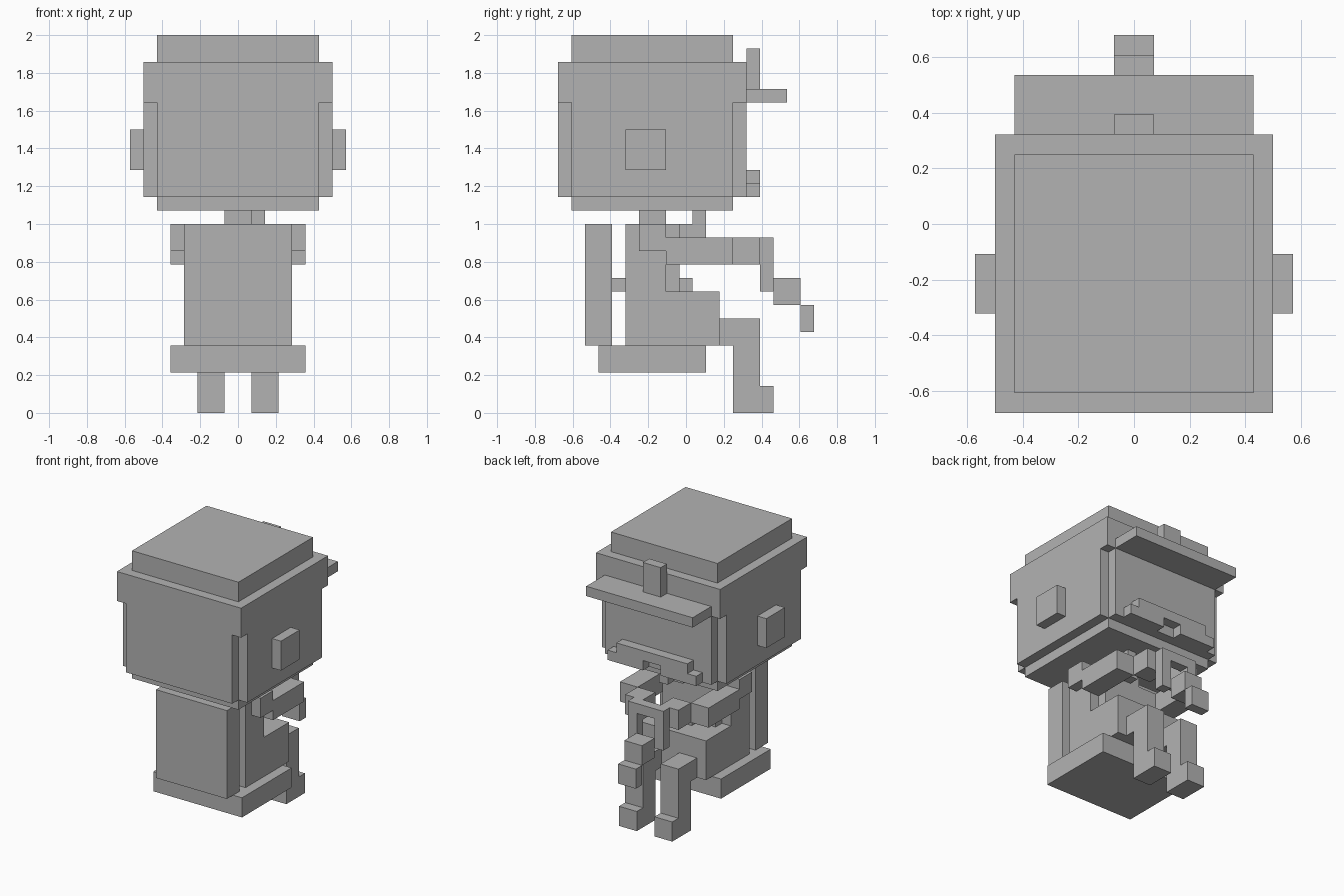
import bpy, bmesh

if "Cube" in bpy.data.objects:
    bpy.data.objects.remove(bpy.data.objects["Cube"])

U = 1 / 14  # one cube of the blocky grid

grey = bpy.data.materials.new("plain grey")
grey.diffuse_color = (0.45, 0.45, 0.45, 1)
grey.use_nodes = True
grey.node_tree.nodes["Principled BSDF"].inputs["Base Color"].default_value = grey.diffuse_color


def part(name, *boxes, mirror=False):
    """Boxes given as (x0, x1, y0, y1, z0, z1) in grid units, joined in one object."""
    bm = bmesh.new()
    for b in boxes:
        sides = [b, (-b[1], -b[0]) + b[2:]] if mirror else [b]
        for x0, x1, y0, y1, z0, z1 in sides:
            verts = bmesh.ops.create_cube(bm, size=1)["verts"]
            for v in verts:
                v.co.x = (x1 if v.co.x > 0 else x0) * U
                v.co.y = (y1 if v.co.y > 0 else y0) * U
                v.co.z = (z1 if v.co.z > 0 else z0) * U
    mesh = bpy.data.meshes.new(name)
    bm.to_mesh(mesh)
    bm.free()
    mesh.materials.append(grey)
    bpy.context.collection.objects.link(bpy.data.objects.new(name, mesh))


# Head with notched corners, chin and ears
part("head", (-6, 6, -9.5, 4.5, 16, 23), (-7, -6, -8.5, 3.5, 16, 23),
     (6, 7, -8.5, 3.5, 16, 23))
part("chin", (-6, 6, -8.5, 3.5, 15, 16))
part("ears", (7, 8, -4.5, -1.5, 18, 21), mirror=True)

# Cap: band, crown, brim and badge
part("cap_band", (-7, 7, -9.5, 4.5, 23, 26))
part("cap_crown", (-6, 6, -8.5, 3.5, 26, 28))
part("cap_brim", (-6, 6, 4.5, 7.5, 23, 24))
part("cap_badge", (-1, 1, 4.5, 5.5, 24, 27))

# Moustache with drooping ends
part("moustache_top", (-4, 4, 4.5, 5.5, 17, 18))
part("moustache_ends", (1, 5, 4.5, 5.5, 16, 17), mirror=True)

# Neck, torso and scarf
part("neck", (-1, 1, -3.5, -1.5, 14, 15))
part("torso", (-4, 4, -4.5, -1.5, 5, 14))
part("chest", (-3, 3, -1.5, -0.5, 9, 13))
part("hips", (-4, 4, -1.5, 2.5, 5, 9))
part("buckle", (-1, 1, -0.5, 0.5, 9, 10))
part("scarf", (-1, 1, -1.5, -0.5, 13, 14), (0, 2, -0.5, 0.5, 13, 14),
     (1, 2, 0.5, 1.5, 13, 15))

# Arms and hands reaching forward
part("shoulders", (4, 5, -3.5, -1.5, 12, 14), mirror=True)
part("arms", (3, 5, -1.5, 3.5, 11, 13), mirror=True)
part("hands", (1, 3, 3.5, 5.5, 11, 13), mirror=True)

# Held handle with the stepped piece hanging from it
part("handle", (-2, 2, 5.5, 6.5, 12, 13))
part("handle_sides", (1, 2, 5.5, 6.5, 9, 12), mirror=True)
part("held_block", (-1, 1, 6.5, 8.5, 8, 10))
part("held_tip", (-1, 1, 8.5, 9.5, 6, 8))

# Legs and feet
part("thighs", (1, 3, 2.5, 5.5, 5, 7), mirror=True)
part("shins", (1, 3, 3.5, 5.5, 0, 5), mirror=True)
part("feet", (1, 3, 5.5, 6.5, 0, 2), mirror=True)

# Seat and backrest
part("seat", (-5, 5, -6.5, 1.5, 3, 5))
part("backrest", (-4, 4, -7.5, -5.5, 5, 14))
part("back_connector", (-1, 1, -5.5, -4.5, 9, 10))
